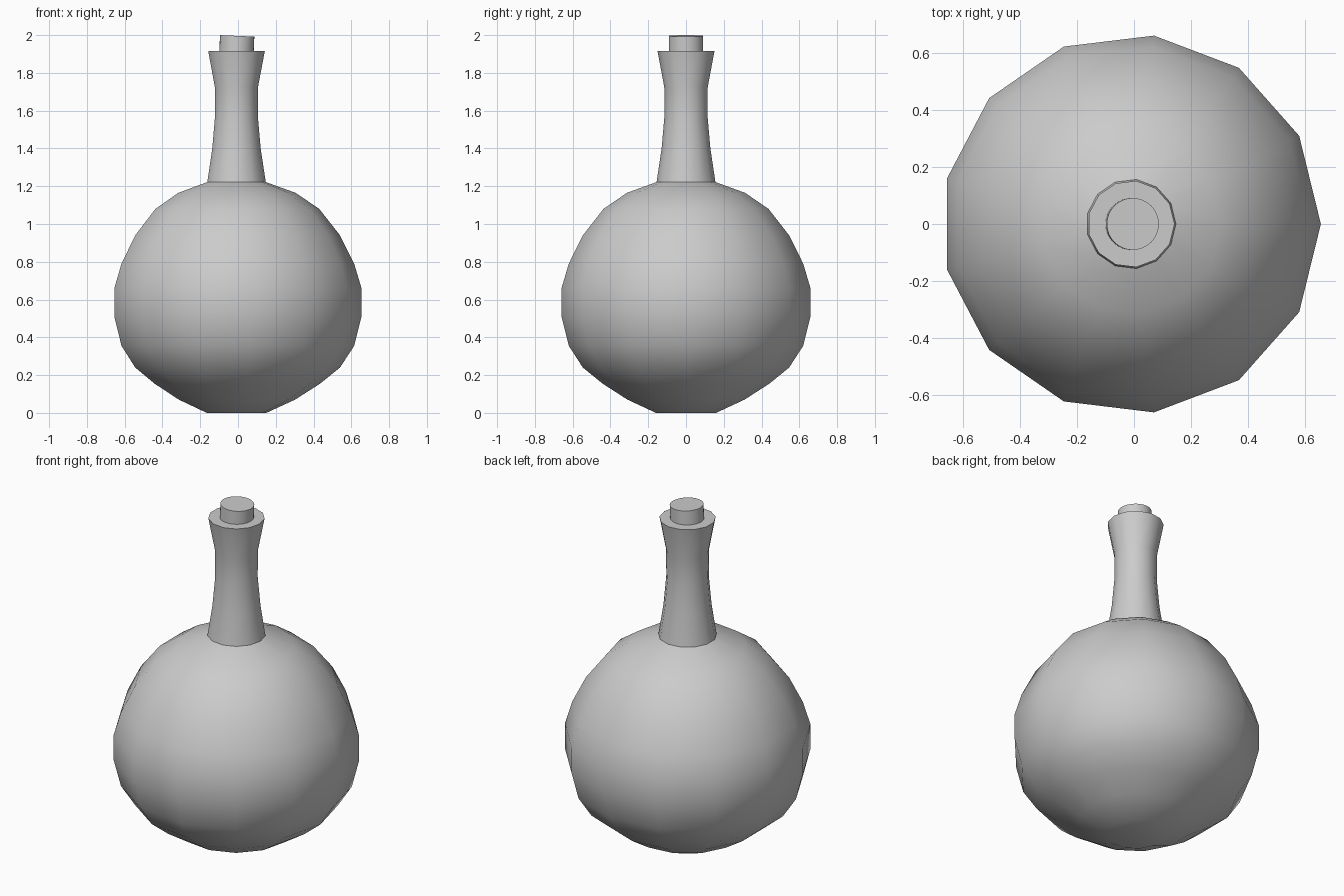
import bpy, bmesh, math

if "Cube" in bpy.data.objects:
    bpy.data.objects.remove(bpy.data.objects["Cube"])

CX = -0.01  # lathe axis offset: odd side count centred by its bounds
SIDES = 13


def lathe(name, profile, sides):
    """Revolve (radius, z) points and cap both ends."""
    bm = bmesh.new()
    rings = []
    for r, z in profile:
        rings.append([bm.verts.new((r * math.cos(2 * math.pi * i / sides),
                                    r * math.sin(2 * math.pi * i / sides), z))
                      for i in range(sides)])
    for a, b in zip(rings, rings[1:]):
        for i in range(sides):
            j = (i + 1) % sides
            bm.faces.new((a[i], a[j], b[j], b[i]))
    bm.faces.new(rings[0][::-1])
    bm.faces.new(rings[-1])
    mesh = bpy.data.meshes.new(name)
    bm.to_mesh(mesh)
    bm.free()
    obj = bpy.data.objects.new(name, mesh)
    bpy.context.collection.objects.link(obj)
    bpy.ops.object.select_all(action='DESELECT')
    obj.select_set(True)
    bpy.context.view_layer.objects.active = obj
    bpy.ops.object.shade_smooth_by_angle(angle=math.radians(40))
    return obj


# Round flask body and flared neck
flask = lathe("flask", [
    (0.16, 0.0), (0.312, 0.07), (0.445, 0.155), (0.55, 0.24), (0.625, 0.355),
    (0.664, 0.51), (0.664, 0.66), (0.625, 0.79), (0.55, 0.94), (0.44, 1.08),
    (0.315, 1.165), (0.157, 1.222),
    (0.13, 1.40), (0.115, 1.57), (0.116, 1.725), (0.152, 1.916)], SIDES)
flask.location.x = CX

# Stopper, leaning very slightly
stopper = lathe("stopper", [(0.091, -0.11), (0.091, 0.085)], 32)
stopper.location = (-0.008, 0, 1.911)
stopper.rotation_euler.y = math.radians(2.5)
